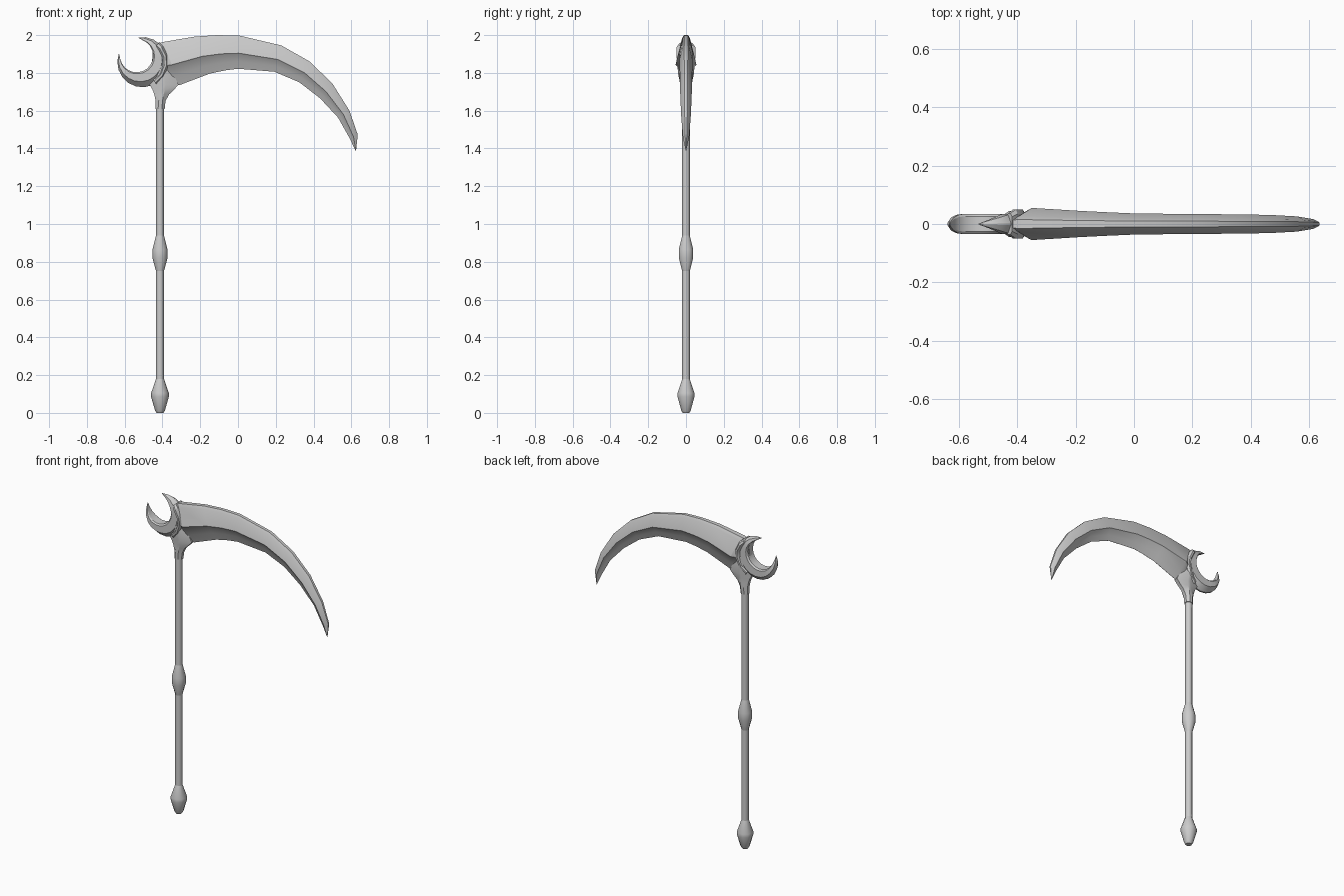
import bpy, bmesh, math
from mathutils import Vector

if "Cube" in bpy.data.objects:
    bpy.data.objects.remove(bpy.data.objects["Cube"])

POLE_X = -0.413


def loft(name, rings, angle=25):
    """Skin a list of equal-length closed rings and cap both ends."""
    bm = bmesh.new()
    rows = [[bm.verts.new(p) for p in ring] for ring in rings]
    n = len(rows[0])
    for a, b in zip(rows, rows[1:]):
        for i in range(n):
            j = (i + 1) % n
            bm.faces.new((a[i], a[j], b[j], b[i]))
    bm.faces.new(rows[0])
    bm.faces.new(rows[-1])
    bmesh.ops.remove_doubles(bm, verts=bm.verts, dist=0.0002)
    bmesh.ops.recalc_face_normals(bm, faces=bm.faces)
    me = bpy.data.meshes.new(name)
    bm.to_mesh(me)
    bm.free()
    ob = bpy.data.objects.new(name, me)
    bpy.context.collection.objects.link(ob)
    bpy.context.view_layer.objects.active = ob
    ob.select_set(True)
    bpy.ops.object.shade_smooth_by_angle(angle=math.radians(angle))
    ob.select_set(False)
    return ob


def turned(name, profile, sides=10):
    """Round part on the pole axis from (radius, z) pairs."""
    return loft(name, [[(POLE_X + r * math.cos(math.tau * i / sides),
                         r * math.sin(math.tau * i / sides), z)
                        for i in range(sides)] for r, z in profile], 40)


def section(outer, inner, h, shape):
    """Symmetric cross-section: shape = (position outer->inner, share of half thickness)."""
    o, e = Vector((outer[0], 0, outer[1])), Vector((inner[0], 0, inner[1]))
    front = [o.lerp(e, t) + Vector((0, -k * h, 0)) for t, k in shape]
    back = [o.lerp(e, t) + Vector((0, k * h, 0)) for t, k in reversed(shape)]
    return front + back


def polar(c, r, deg):
    a = math.radians(deg)
    return (c[0] + r * math.cos(a), c[1] + r * math.sin(a))


# Pole, grip swelling and pommel
turned("pole", [(0.021, 0.15), (0.021, 1.66)])
turned("grip", [(0.021, 0.75), (0.04, 0.82), (0.04, 0.865), (0.021, 0.94)])
turned("pommel", [(0.018, 0), (0.026, 0.012), (0.047, 0.085), (0.047, 0.105), (0.021, 0.18)])

# Flared neck between pole and head
neck = [(1.61, -0.438, -0.388, 0.024), (1.65, -0.436, -0.384, 0.026),
        (1.685, -0.443, -0.366, 0.027), (1.712, -0.453, -0.338, 0.029),
        (1.738, -0.468, -0.315, 0.031), (1.80, -0.46, -0.345, 0.036),
        (1.92, -0.45, -0.39, 0.030)]
loft("neck", [[(l, -0.4 * h, z), ((l + r) / 2 - 0.01, -h, z), ((l + r) / 2 + 0.01, -h, z),
               (r, -0.4 * h, z), (r, 0.4 * h, z), ((l + r) / 2 + 0.01, h, z),
               ((l + r) / 2 - 0.01, h, z), (l, 0.4 * h, z)] for z, l, r, h in neck])

# Curved blade: spine point, cutting-edge point, half thickness
blade = [((-0.43, 1.953), (-0.345, 1.735), 0.035), ((-0.40, 1.963), (-0.305, 1.737), 0.055),
         ((-0.23, 1.992), (-0.15, 1.796), 0.045), ((-0.11, 2.0), (-0.07, 1.813), 0.040),
         ((0.01, 1.997), (0.0, 1.822), 0.036), ((0.23, 1.945), (0.193, 1.806), 0.034),
         ((0.38, 1.86), (0.325, 1.75), 0.033), ((0.50, 1.743), (0.435, 1.665), 0.031),
         ((0.59, 1.60), (0.53, 1.563), 0.026), ((0.634, 1.473), (0.592, 1.452), 0.017),
         ((0.625, 1.388), (0.623, 1.386), 0.001)]
blade_shape = [(0, 0.28), (0.08, 0.5), (0.53, 1), (0.56, 0.88), (0.78, 0.4), (1, 0.01)]
loft("blade", [section(s, e, h, blade_shape) for s, e, h in blade])

# Crescent behind the blade: two offset circles meeting in horns
OUT, INN = (-0.506, 1.857), (-0.537, 1.891)
crescent_shape = [(0, 0.15), (0.37, 1), (0.9, 1), (1, 0.75)]
rings = []
N = 16
for i in range(N + 1):
    t = i / N
    o = polar(OUT, 0.133, 160 + 301 * t)
    inner = polar(INN, 0.088, 174 + 271 * t)
    if i in (0, N):
        inner = (o[0] + 0.001, o[1])
    rings.append(section(o, inner, 0.002 + 0.033 * min(1, 1.6 * math.sin(math.pi * t)),
                         crescent_shape))
loft("crescent", rings)

# Collar band hugging the crescent where the blade starts
rings = []
for deg, h in ((-58, 0.030), (-35, 0.040), (-8, 0.046), (15, 0.050), (38, 0.050), (50, 0.036)):
    rings.append(section(polar(OUT, 0.138, deg), polar(OUT, 0.108, deg), h,
                         [(0, 0.7), (0.3, 1), (0.7, 1), (1, 0.7)]))
loft("collar", rings)
